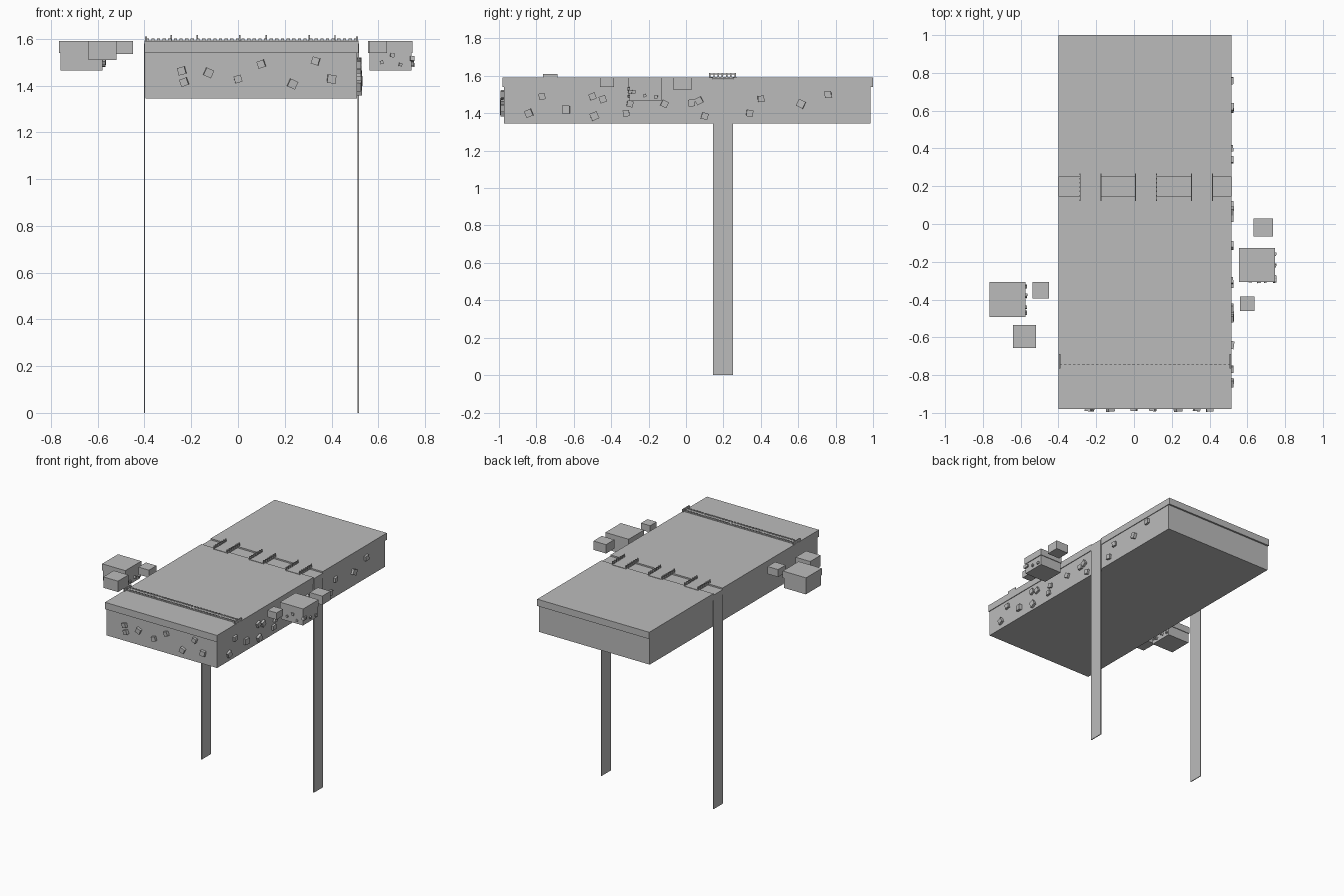
import bpy, bmesh, random
from mathutils import Matrix, Vector

random.seed(4)
if "Cube" in bpy.data.objects:
    bpy.data.objects.remove(bpy.data.objects["Cube"])

stone = bpy.data.materials.new("plain_grey")
stone.use_nodes = True
GREY = (0.5, 0.5, 0.5, 1)
stone.diffuse_color = GREY
stone.node_tree.nodes["Principled BSDF"].inputs["Base Color"].default_value = GREY


def add_box(bm, x, y, z, rot=None):
    """Box given by its (min, max) range on each axis."""
    mid = Vector([sum(r) / 2 for r in (x, y, z)])
    size = Vector([r[1] - r[0] for r in (x, y, z)])
    m = Matrix.Translation(mid) @ (rot or Matrix()) @ Matrix.Diagonal(size).to_4x4()
    bmesh.ops.create_cube(bm, size=1, matrix=m)


def finish(name, bm):
    mesh = bpy.data.meshes.new(name)
    bm.to_mesh(mesh)
    bm.free()
    mesh.materials.append(stone)
    ob = bpy.data.objects.new(name, mesh)
    bpy.context.collection.objects.link(ob)
    return ob


def boxes(name, *ranges):
    bm = bmesh.new()
    for r in ranges:
        add_box(bm, *r)
    return finish(name, bm)


def rocks(name, spots, axis, plane, size):
    """Tilted cubes half sunk into a wall that faces along the given axis."""
    bm = bmesh.new()
    for along, z in spots:
        c = (along, plane, z) if axis == "Y" else (plane, along, z)
        rot = Matrix.Rotation(random.uniform(-0.5, 0.5), 4, axis)
        rot = rot @ Matrix.Rotation(random.uniform(-0.15, 0.15), 4, "Z")
        s = size * random.uniform(0.85, 1.1) / 2
        add_box(bm, *[(v - s, v + s) for v in c], rot)
    return finish(name, bm)


L, R = -0.40, 0.515          # side edges of the island
TOP, SEAM, BASE = 1.59, 1.54, 1.345
RIVER = (0.145, 0.252)       # river banks

# Main island: lower body and a turf cap split by the river
boxes("island_body", ((L + 0.005, R - 0.005), (-0.972, 0.987), (BASE, SEAM)))
boxes("island_cap", ((L, R), (-0.98, RIVER[0]), (SEAM, TOP)),
      ((L, R), (RIVER[1], 1.0), (SEAM, TOP)))

# River and the two waterfalls
boxes("river", ((L, R), RIVER, (SEAM, 1.58)))
boxes("waterfalls", *[((x - 0.003, x + 0.003), RIVER, (0, 1.58)) for x in (L, R)])

# Three bridges with railings on both edges
for i, (x0, x1) in enumerate([(-0.285, -0.175), (0.008, 0.12), (0.305, 0.415)]):
    boxes(f"bridge_deck_{i + 1}", ((x0, x1), (0.125, 0.27), (1.584, 1.593)))
    parts = []
    for x in (x0, x1):
        parts.append(((x - 0.002, x + 0.002), (0.122, 0.268), (1.607, 1.612)))
        for k in range(7):
            y = 0.127 + k * 0.0227
            parts.append(((x - 0.003, x + 0.003), (y - 0.004, y + 0.004), (1.59, 1.616)))
    boxes(f"bridge_railing_{i + 1}", *parts)

# Low wall near the front: end slabs, two rows of merlons, thin footing
boxes("wall_ends", *[((x - 0.004, x + 0.004), (-0.765, -0.687), (TOP, 1.61))
                     for x in (L + 0.006, R - 0.006)])
boxes("wall_footing", ((L, R), (-0.745, -0.7), (TOP, 1.594)))
merlons = []
for k in range(38):
    x = L + 0.012 + k * 0.0241
    for y in (-0.705, -0.74):
        merlons.append(((x - 0.007, x + 0.007), (y - 0.004, y + 0.004), (TOP, 1.601)))
boxes("wall_merlons", *merlons)

# Small floating islands around the main one
islets = {
    "islet_left_large": ((-0.765, -0.575), (-0.492, -0.307), 1.465),
    "islet_left_small": ((-0.537, -0.45), (-0.395, -0.307), 1.535),
    "islet_left_medium": ((-0.64, -0.52), (-0.657, -0.535), 1.51),
    "islet_right_large": ((0.557, 0.747), (-0.307, -0.127), 1.465),
    "islet_right_medium": ((0.632, 0.735), (-0.067, 0.03), 1.525),
    "islet_right_small": ((0.562, 0.637), (-0.46, -0.385), 1.54),
}
for name, (x, y, low) in islets.items():
    if low < SEAM - 0.04:
        cap = (x, y, (SEAM, TOP))
        body = ((x[0] + 0.005, x[1] - 0.005), (y[0] + 0.005, y[1] - 0.005), (low, SEAM))
        boxes(name, cap, body)
    else:
        boxes(name, (x, y, (low, TOP)))

# Rocks stuck in the island walls
rocks("front_rocks", [(-0.24, 1.463), (-0.23, 1.415), (-0.126, 1.455), (0, 1.428),
                      (0.1, 1.492), (0.233, 1.407), (0.332, 1.505), (0.4, 1.428)],
      "Y", -0.975, 0.034)
rocks("side_rocks", [(-0.84, 1.4), (-0.77, 1.49), (-0.64, 1.42), (-0.5, 1.49),
                     (-0.49, 1.385), (-0.445, 1.475), (-0.32, 1.4), (-0.3, 1.45),
                     (-0.115, 1.45), (0.03, 1.455), (0.07, 1.467), (0.1, 1.385),
                     (0.34, 1.4), (0.4, 1.477), (0.615, 1.45), (0.76, 1.5)],
      "X", 0.509, 0.038)
rocks("right_islet_front_rocks", [(0.615, 1.5), (0.66, 1.53), (0.695, 1.49)],
      "Y", -0.304, 0.016)
rocks("right_islet_side_rocks", [(-0.3, 1.515), (-0.28, 1.515), (-0.22, 1.495),
                                 (-0.16, 1.488)], "X", 0.745, 0.018)
rocks("left_islet_side_rocks", [(-0.33, 1.49), (-0.38, 1.5), (-0.44, 1.49),
                                (-0.47, 1.5)], "X", -0.575, 0.018)
